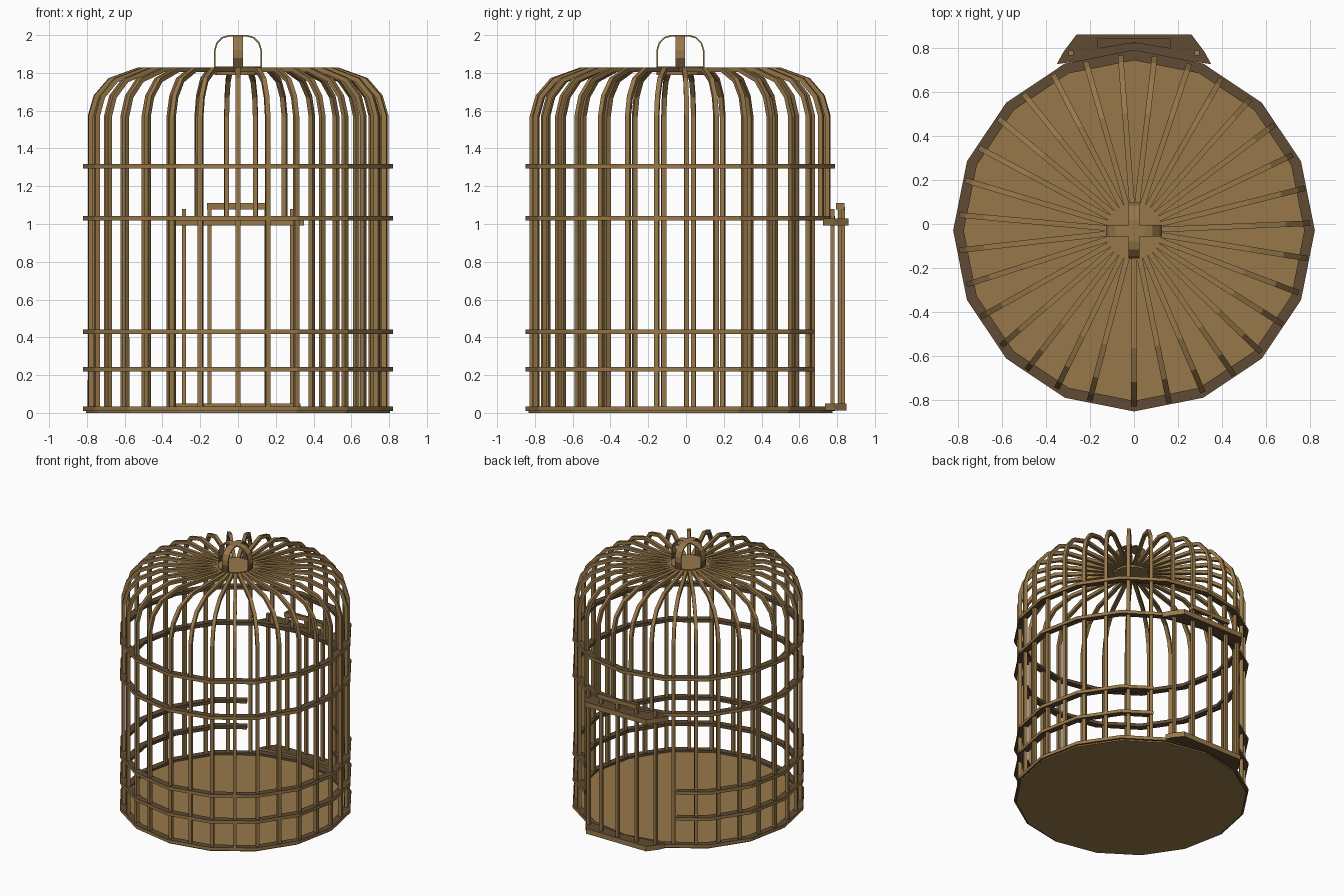
import bpy, bmesh, math
from mathutils import Vector, Matrix

if "Cube" in bpy.data.objects:
    bpy.data.objects.remove(bpy.data.objects["Cube"])

CY = -0.03  # cage axis sits slightly forward of the door


def material(name, rgb):
    m = bpy.data.materials.new(name)
    m.diffuse_color = (*rgb, 1)
    m.use_nodes = True
    m.node_tree.nodes["Principled BSDF"].inputs["Base Color"].default_value = m.diffuse_color
    return m


TAN = material("tan wood", (0.315, 0.19, 0.068))
BROWN = material("dark brown wood", (0.115, 0.07, 0.033))


def finish(bm, name, dark=None):
    """Make the object; faces for which dark(face) holds are brown."""
    bmesh.ops.recalc_face_normals(bm, faces=bm.faces)
    bm.normal_update()
    if dark:
        for f in bm.faces:
            f.material_index = int(dark(f))
    me = bpy.data.meshes.new(name)
    bm.to_mesh(me)
    bm.free()
    me.materials.append(TAN)
    me.materials.append(BROWN)
    ob = bpy.data.objects.new(name, me)
    bpy.context.collection.objects.link(ob)
    return ob


def level(f):
    return abs(f.normal.z) > 0.7


def level_or_inner(f):
    c = f.calc_center_median()
    return level(f) or f.normal.x * c.x + f.normal.y * (c.y - CY) < 0


def prism(name, outline, z0, z1, dark=None, matrix=None):
    """Extrude an xy outline from z0 to z1."""
    bm = bmesh.new()
    lo = [bm.verts.new((x, y, z0)) for x, y in outline]
    hi = [bm.verts.new((x, y, z1)) for x, y in outline]
    n = len(outline)
    bm.faces.new(lo)
    bm.faces.new(hi)
    for i in range(n):
        j = (i + 1) % n
        bm.faces.new((lo[i], lo[j], hi[j], hi[i]))
    if matrix:
        bmesh.ops.transform(bm, matrix=matrix, verts=bm.verts)
    return finish(bm, name, dark)


def sweep(name, paths, radius=0.0125):
    """Square bars that follow paths lying in a vertical radial plane."""
    corners = [(-1, -1), (1, -1), (1, 1), (-1, 1)]
    bm = bmesh.new()
    for side, pts in paths:
        rows = []
        for i, p in enumerate(pts):
            a = (p - pts[i - 1]).normalized() if i else None
            b = (pts[i + 1] - p).normalized() if i < len(pts) - 1 else None
            t = ((a or b) + (b or a)).normalized()
            n = t.cross(side)
            rows.append([bm.verts.new(p + radius * (side * u + n * v)) for u, v in corners])
        for r, s in zip(rows, rows[1:]):
            for k in range(4):
                m = (k + 1) % 4
                bm.faces.new((r[k], r[m], s[m], s[k]))
        bm.faces.new(rows[0])
        bm.faces.new(rows[-1])
    return finish(bm, name)


def around(a, r, z):
    """Point at angle a (degrees, from the back, clockwise from above)."""
    a = math.radians(a)
    return Vector((r * math.sin(a), CY + r * math.cos(a), z))


def ring(name, z, gap=0):
    """Flat 16-sided hoop, optionally open at the back."""
    angles = [(k * 22.5, 1.0) for k in range(16)]
    if gap:
        f = math.cos(math.radians(11.25)) / math.cos(math.radians(gap - 33.75))
        angles = [(gap, f)] + [a for a in angles if gap < a[0] < 360 - gap] + [(360 - gap, f)]
    bm = bmesh.new()
    rows = [[bm.verts.new(around(a, r * f, z + h)) for r, h in
             ((0.772, -0.012), (0.82, -0.012), (0.82, 0.012), (0.772, 0.012))]
            for a, f in angles]
    pairs = list(zip(rows, rows[1:]))
    if gap:
        bm.faces.new(rows[0])
        bm.faces.new(rows[-1])
    else:
        pairs.append((rows[-1], rows[0]))
    for r, s in pairs:
        for k in range(4):
            m = (k + 1) % 4
            bm.faces.new((r[k], r[m], s[m], s[k]))
    return finish(bm, name, level_or_inner)


# floor
prism("floor", [around(k * 22.5, 0.805, 0).xy for k in range(16)], 0.0, 0.018)

# hoops; two of them stop either side of the door
for i, (z, gap) in enumerate([(0.022, 0), (0.23, 29), (0.43, 29), (1.03, 0), (1.305, 0)]):
    ring(f"hoop_{i + 1}", z, gap)

# cage bars bending over into the roof spokes
profile = [(0.785, 0.01), (0.785, 1.57), (0.755, 1.675), (0.68, 1.762), (0.53, 1.816), (0.10, 1.816)]
front_angles = [11.55 * k for k in range(16)] + [-(14.6 + 11.5 * k) for k in range(15)]
paths = []
for f in front_angles:
    a = 180 - f
    above_door = abs(f) > 153
    pts = [around(a, r, 1.02 if above_door and i == 0 else z) for i, (r, z) in enumerate(profile)]
    rad = math.radians(a)
    paths.append((Vector((math.cos(rad), -math.sin(rad), 0)), pts))
sweep("cage_bars", paths)

# roof hub
prism("roof_hub", [around(k * 22.5, 0.125, 0).xy for k in range(16)], 1.79, 1.835)

# two crossed carrying bands with dark feet
outer = [(0.127, 1.82), (0.127, 1.88), (0.127, 1.92), (0.115, 1.96), (0.085, 1.99), (0.05, 2.0)]
inner = [(0.119, 1.82), (0.119, 1.88), (0.119, 1.918), (0.108, 1.955), (0.081, 1.983), (0.048, 1.992)]
arch = outer + [(-x, z) for x, z in reversed(outer)] + [(-x, z) for x, z in inner] + inner[::-1]
stand = Matrix.Rotation(math.pi / 2, 4, 'X')
for name, turn in (("handle_band_across", 0), ("handle_band_lengthwise", math.pi / 2)):
    prism(name, arch, -0.026, 0.026, lambda f: f.calc_center_median().z < 1.88,
          Matrix.Translation((0, CY, 0)) @ Matrix.Rotation(turn, 4, 'Z') @ stand)


# door: sill, lintel, posts and stepped cap
def mirrored(right):
    return right + [(-x, y) for x, y in reversed(right) if x > 0]


frame = mirrored([(0, 0.775), (0.35, 0.725), (0.32, 0.78), (0.26, 0.86)])
prism("door_lintel", frame, 0.992, 1.03, level)
sill = mirrored([(0, 0.775), (0.33, 0.735), (0.31, 0.78), (0.255, 0.85)])
prism("door_sill", sill, 0.012, 0.05, level)
cap = mirrored([(0, 0.822), (0.165, 0.795), (0.165, 0.84)])
prism("door_cap", cap, 1.078, 1.11, level)
posts = [(-0.285, 0.775, 1.08), (-0.15, 0.815, 1.09), (0, 0.83, 1.09),
         (0.15, 0.815, 1.09), (0.285, 0.775, 1.08)]
sweep("door_posts", [(Vector((1, 0, 0)), [Vector((x, y, 0.03)), Vector((x, y, z))])
                     for x, y, z in posts], 0.011)
